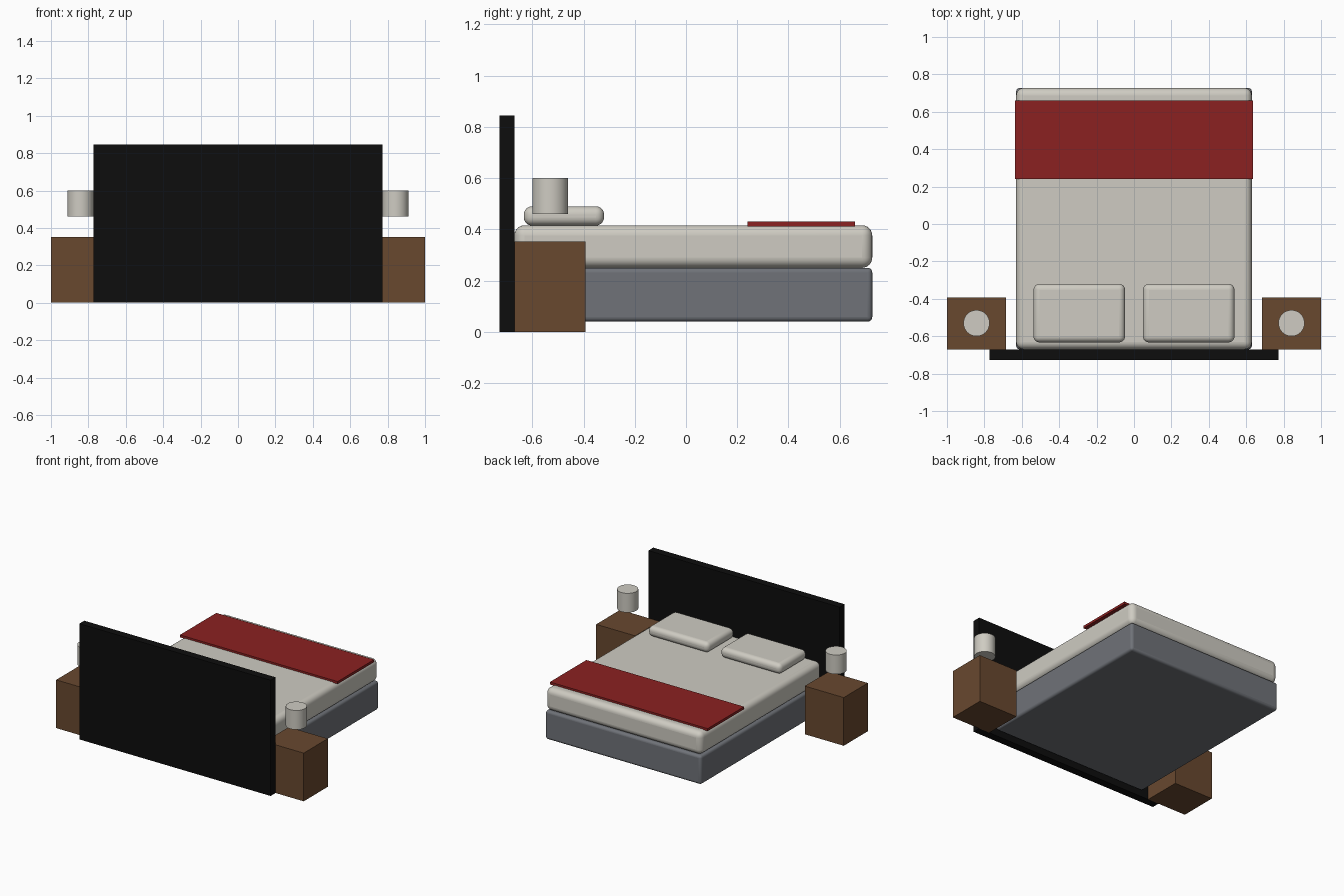
import bpy

cube = bpy.data.objects.get("Cube")
if cube:
    bpy.data.objects.remove(cube, do_unlink=True)


def make_material(name, colour):
    mat = bpy.data.materials.new(name)
    mat.use_nodes = True
    mat.diffuse_color = (*colour, 1)
    mat.node_tree.nodes["Principled BSDF"].inputs["Base Color"].default_value = (*colour, 1)
    return mat


linen = make_material("linen", (0.62, 0.60, 0.54))
fabric = make_material("grey fabric", (0.16, 0.17, 0.19))
wood = make_material("brown wood", (0.14, 0.065, 0.028))
black = make_material("black panel", (0.004, 0.004, 0.004))
red = make_material("red cloth", (0.26, 0.015, 0.015))


def box(name, mat, low, high, bevel=0, segments=6):
    """Box between two corners, with optional rounded edges."""
    bpy.ops.mesh.primitive_cube_add(size=1, location=[(a + b) / 2 for a, b in zip(low, high)])
    obj = bpy.context.object
    obj.name = name
    obj.dimensions = [b - a for a, b in zip(low, high)]
    bpy.ops.object.transform_apply(location=False, rotation=False, scale=True)
    obj.data.materials.append(mat)
    if bevel:
        mod = obj.modifiers.new("Rounded edges", 'BEVEL')
        mod.width = bevel
        mod.segments = segments
        bpy.ops.object.shade_smooth_by_angle()
    return obj


# Bed
box("bed_base", fabric, (-0.63, -0.67, 0.04), (0.63, 0.727, 0.25), 0.018, 4)
box("mattress", linen, (-0.63, -0.67, 0.25), (0.63, 0.727, 0.416), 0.04)
box("throw_blanket", red, (-0.637, 0.24, 0.412), (0.637, 0.66, 0.43))
box("headboard", black, (-0.773, -0.727, 0), (0.773, -0.67, 0.845))

# Paired pillows, nightstands and lamp shades
for side, label in ((1, "left"), (-1, "right")):
    def mirrored(name, mat, x, y, z, bevel=0):
        xs = sorted((side * x[0], side * x[1]))
        box(f"{label}_{name}", mat, (xs[0], y[0], z[0]), (xs[1], y[1], z[1]), bevel)

    mirrored("pillow", linen, (0.048, 0.537), (-0.633, -0.32), (0.415, 0.49), 0.032)
    mirrored("nightstand", wood, (0.685, 1.0), (-0.67, -0.392), (0, 0.352))
    bpy.ops.mesh.primitive_cylinder_add(vertices=32, radius=0.07, depth=0.14,
                                        location=(side * 0.842, -0.53, 0.53))
    shade = bpy.context.object
    shade.name = f"{label}_lamp_shade"
    shade.data.materials.append(linen)
    bpy.ops.object.shade_smooth_by_angle()
